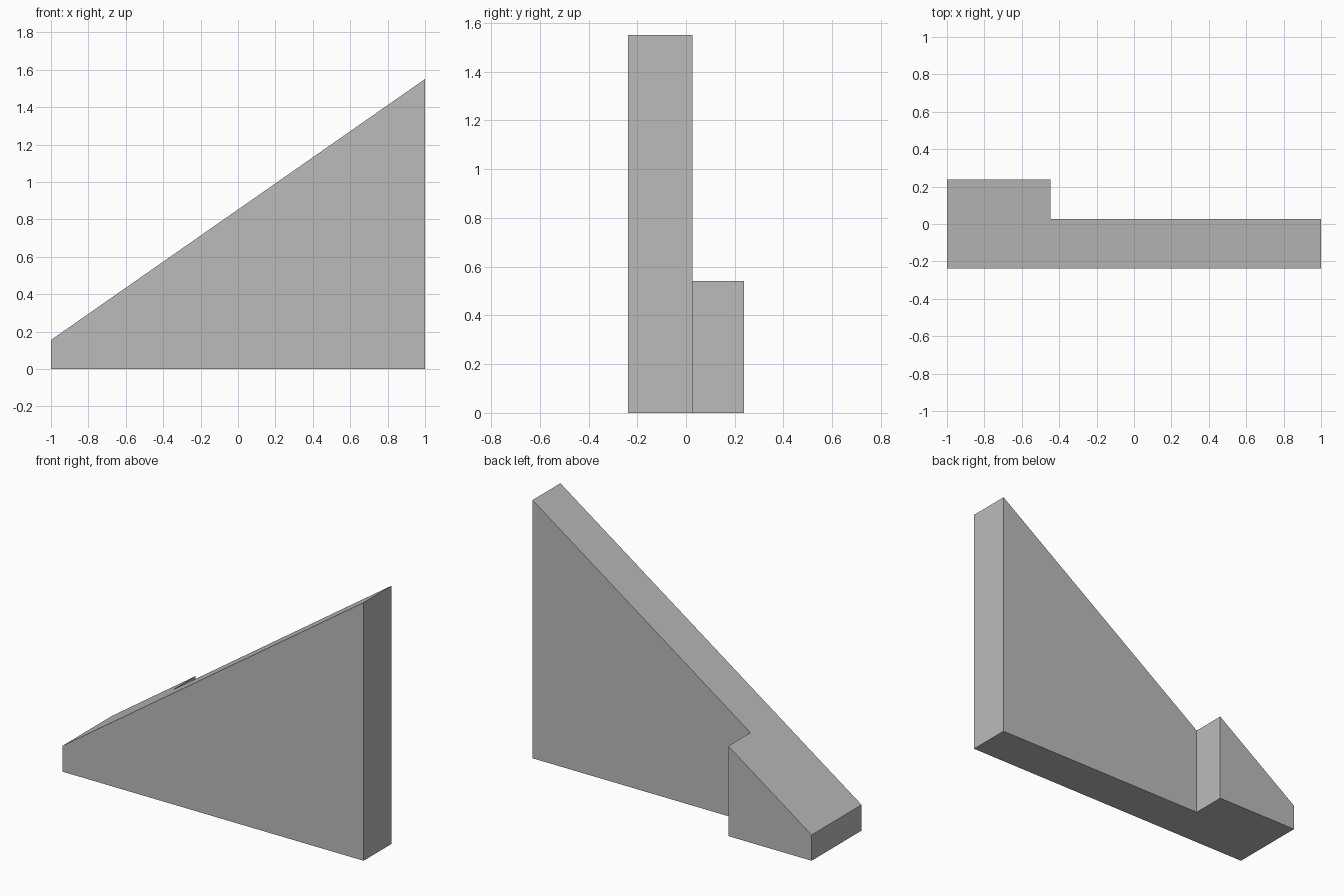
import bpy
import bmesh

cube = bpy.data.objects.get("Cube")
if cube:
    bpy.data.objects.remove(cube, do_unlink=True)

# Plain grey material
grey = bpy.data.materials.new("light_grey")
grey.use_nodes = True
colour = (0.5, 0.5, 0.5, 1)
grey.diffuse_color = colour
grey.node_tree.nodes["Principled BSDF"].inputs["Base Color"].default_value = colour

# L-shaped footprint: long wall with a wider foot at the low end
FRONT, WALL_BACK, FOOT_BACK, FOOT_END = -0.237, 0.027, 0.237, -0.447
footprint = [(-1, FRONT), (1, FRONT), (1, WALL_BACK),
             (FOOT_END, WALL_BACK), (FOOT_END, FOOT_BACK), (-1, FOOT_BACK)]
LOW, HIGH = 0.155, 1.55


def slope_height(x):
    return LOW + (HIGH - LOW) * (x + 1) / 2


# Raise the footprint up to the sloping top
bm = bmesh.new()
base = bm.faces.new([bm.verts.new((x, y, 0)) for x, y in footprint])
raised = bmesh.ops.extrude_face_region(bm, geom=[base], use_keep_orig=True)
for item in raised["geom"]:
    if isinstance(item, bmesh.types.BMVert):
        item.co.z = slope_height(item.co.x)
bmesh.ops.recalc_face_normals(bm, faces=bm.faces)

mesh = bpy.data.meshes.new("sloped_wall")
bm.to_mesh(mesh)
bm.free()
mesh.materials.append(grey)
wall = bpy.data.objects.new("sloped_wall", mesh)
bpy.context.collection.objects.link(wall)
